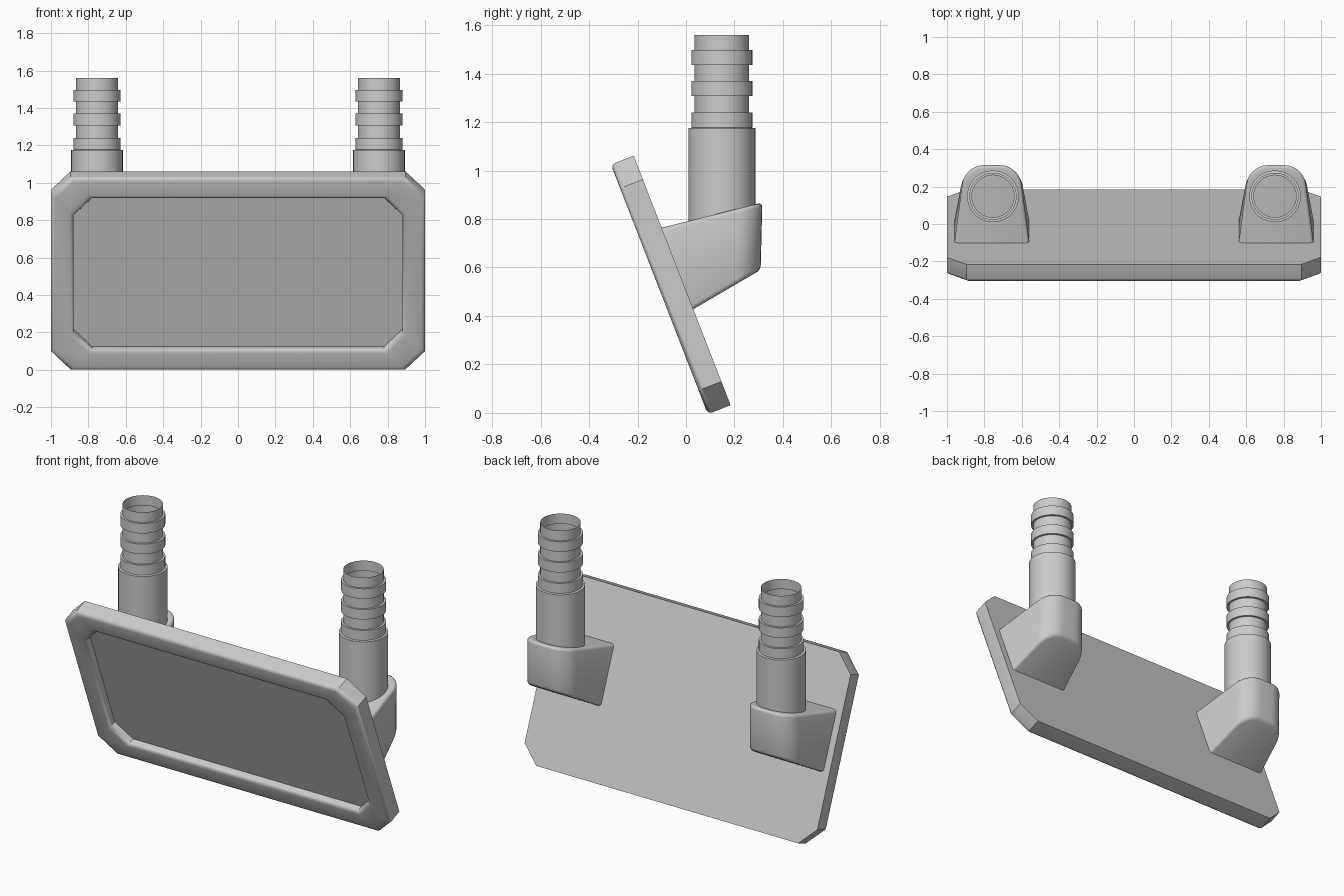
import bpy, bmesh, math
from mathutils import Vector

if "Cube" in bpy.data.objects:
    bpy.data.objects.remove(bpy.data.objects["Cube"])


def finish(bm, name, recalc=True):
    if recalc:
        bmesh.ops.recalc_face_normals(bm, faces=bm.faces)
    me = bpy.data.meshes.new(name)
    bm.to_mesh(me)
    bm.free()
    ob = bpy.data.objects.new(name, me)
    bpy.context.collection.objects.link(ob)
    bpy.ops.object.select_all(action='DESELECT')
    ob.select_set(True)
    bpy.context.view_layer.objects.active = ob
    bpy.ops.object.shade_smooth_by_angle(angle=math.radians(40))
    return ob


def bridge(bm, rings):
    n = len(rings[0])
    for a, b in zip(rings, rings[1:]):
        for i in range(n):
            j = (i + 1) % n
            bm.faces.new((a[i], a[j], b[j], b[i]))


# Tilted plate: chamfered outline, rounded frame and recessed front
LENGTH = 1.105
UP = Vector((0, -0.362, 0.932))
BACK = Vector((0, 0.932, 0.362))
ORIGIN = Vector((0, 0.09, -0.005)) + UP * LENGTH / 2


def octagon(bm, inset, depth):
    hx, hv = 1 - inset, LENGTH / 2 - inset
    c = 0.105 - inset * 0.04
    pts = [(hx, hv - c), (hx - c, hv), (c - hx, hv), (-hx, hv - c),
           (-hx, c - hv), (c - hx, -hv), (hx - c, -hv), (hx, c - hv)]
    return [bm.verts.new(ORIGIN + Vector((x, 0, 0)) + UP * v + BACK * depth)
            for x, v in pts]


bm = bmesh.new()
R = 0.02
arc = [(R * (1 - math.cos(a)), R * (1 - math.sin(a)))
       for a in (math.radians(d) for d in (0, 30, 60, 90))]
profile = [(0, 0.101)] + arc + [(0.12 - i, d) for i, d in reversed(arc)] + [(0.12, 0.047)]
rings = [octagon(bm, i, d) for i, d in profile]
bridge(bm, rings)
bm.faces.new(rings[0])
bm.faces.new(rings[-1])
finish(bm, "framed_plate")


def bracket(cx, name):
    # Tapered block on the plate back with rounded outer corners
    bm = bmesh.new()
    base_top, base_low = (0.2, -0.105, 0.763), (0.2, 0.025, 0.425)
    back_top, back_low = (0.145, 0.315, 0.868), (0.145, 0.308, 0.59)
    v = {}
    for key, (w, y, z) in zip("abcd", (base_top, base_low, back_low, back_top)):
        for s in (-1, 1):
            v[key, s] = bm.verts.new((cx + s * w, y, z))
    for s in (-1, 1):
        bm.faces.new([v[k, s] for k in "abcd"])
    for k, m in ("bc", "cd", "da"):
        bm.faces.new((v[k, -1], v[m, -1], v[m, 1], v[k, 1]))
    bmesh.ops.recalc_face_normals(bm, faces=bm.faces)
    corner = [bm.edges.get((v["c", s], v["d", s])) for s in (-1, 1)]
    bmesh.ops.bevel(bm, geom=corner, offset=0.1, segments=7, profile=0.5, affect='EDGES')
    rim = [e for e in bm.edges if len(e.link_faces) == 2 and e.calc_face_angle() > 0.8]
    bmesh.ops.bevel(bm, geom=rim, offset=0.018, segments=3, profile=0.5, affect='EDGES')
    finish(bm, name)


def pipe(cx, name, cy=0.148, n=40):
    # Open sleeve and barbed hose end, one lathed wall
    prof = [(0.138, 0.77), (0.138, 1.175)]
    for z in (1.178, 1.307, 1.435):
        prof += [(0.113, z), (0.126, z), (0.126, z + 0.062), (0.113, z + 0.062)]
    prof.append((0.113, 1.56))
    bm = bmesh.new()
    rings = [[bm.verts.new((cx + r * math.cos(2 * math.pi * i / n),
                            cy + r * math.sin(2 * math.pi * i / n), z))
              for i in range(n)] for r, z in prof]
    bridge(bm, rings)
    finish(bm, name, recalc=False)


for s, side in ((-1, "left"), (1, "right")):
    bracket(s * 0.76, "bracket_" + side)
    pipe(s * 0.754, "barbed_pipe_" + side)
